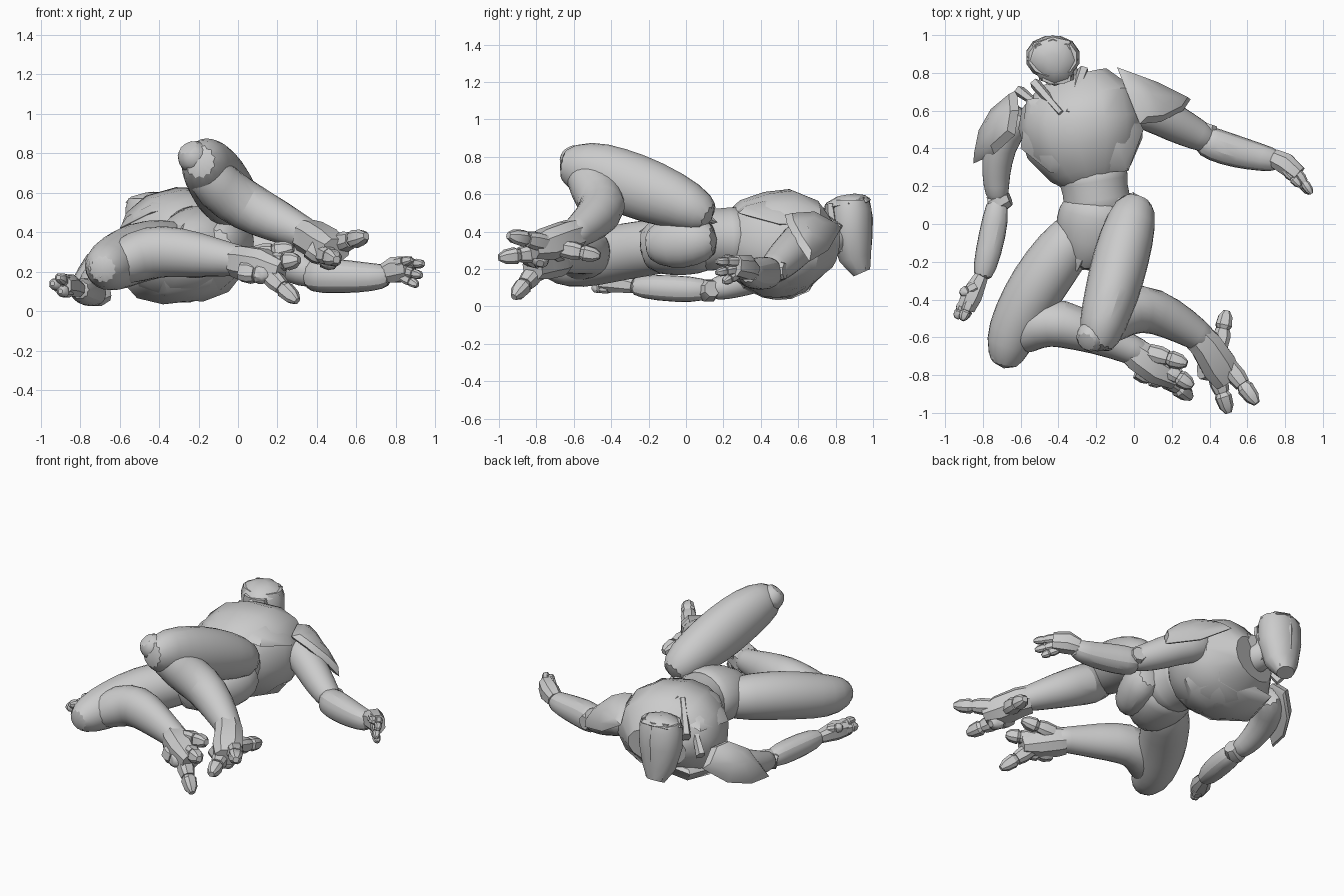
import bpy, bmesh
from math import sin, cos, tau
from mathutils import Vector


def finish(name, bm, sub=0, angle=0.6):
    bmesh.ops.recalc_face_normals(bm, faces=bm.faces[:])
    me = bpy.data.meshes.new(name)
    bm.to_mesh(me)
    bm.free()
    ob = bpy.data.objects.new(name, me)
    bpy.context.collection.objects.link(ob)
    bpy.ops.object.select_all(action='DESELECT')
    ob.select_set(True)
    bpy.context.view_layer.objects.active = ob
    bpy.ops.object.shade_smooth_by_angle(angle=angle)
    if sub:
        ob.modifiers.new("soft", 'SUBSURF').levels = sub
        ob.modifiers["soft"].render_levels = sub
    return ob


def loft(name, st, ref=(0, 0, 1), n=12, p=1.0, sub=1):
    """Tube through stations (x, y, z, radius along ref, radius across); p < 1 is boxier."""
    bm = bmesh.new()
    pts = [Vector(s[:3]) for s in st]
    rings = []
    for i, s in enumerate(st):
        t = (pts[min(i + 1, len(st) - 1)] - pts[max(i - 1, 0)]).normalized()
        u = Vector(ref)
        u = (u - u.dot(t) * t).normalized()
        v = t.cross(u)
        ring = []
        for k in range(n):
            a = tau * (k + 0.5) / n
            c, d = cos(a), sin(a)
            c = abs(c) ** p * (1 if c > 0 else -1)
            d = abs(d) ** p * (1 if d > 0 else -1)
            ring.append(bm.verts.new(pts[i] + u * c * s[3] + v * d * s[-1]))
        rings.append(ring)
    for a, b in zip(rings, rings[1:]):
        for k in range(n):
            bm.faces.new((a[k], a[(k + 1) % n], b[(k + 1) % n], b[k]))
    bm.faces.new(rings[0][::-1])
    bm.faces.new(rings[-1])
    return finish(name, bm, sub)


def shell(name, outline, bulge):
    """Domed armour plate over a 3D outline."""
    bm = bmesh.new()
    o = [Vector(q) for q in outline]
    c = sum(o, Vector()) / len(o)
    bulge = Vector(bulge)
    rings = [[bm.verts.new(c + (q - c) * f + bulge * h) for q in o]
             for f, h in ((0.9, -0.15), (1, 0), (0.8, 0.6), (0.35, 1))]
    n = len(o)
    for a, b in zip(rings, rings[1:]):
        for k in range(n):
            bm.faces.new((a[k], a[(k + 1) % n], b[(k + 1) % n], b[k]))
    bm.faces.new(rings[0][::-1])
    bm.faces.new(rings[-1])
    return finish(name, bm, 0, 0.6)


def digit(name, a, b, r):
    """Tapered two-segment finger or toe."""
    a, b = Vector(a), Vector(b)
    m = a.lerp(b, 0.5)
    loft(name + "_base", [(*a, r), (*a.lerp(b, 0.3), r * 1.1), (*m, r * 0.9)], (0.1, 0.2, 1), 8, 0.7, 0)
    loft(name + "_tip", [(*m, r * 0.7), (*a.lerp(b, 0.6), r), (*a.lerp(b, 0.85), r * 0.85),
                         (*b, r * 0.4)], (0.1, 0.2, 1), 8, 0.7, 0)


# torso
X = (1, 0, 0.12)
loft("chest", [(-.22, .22, .36, .16, .14), (-.23, .27, .36, .22, .21), (-.26, .4, .34, .31, .275),
               (-.28, .54, .335, .335, .295), (-.29, .66, .325, .31, .25), (-.32, .77, .31, .19, .12)],
     X, 14, 0.9, 0)
loft("waist", [(-.18, .02, .35, .2, .18), (-.2, .14, .36, .18, .17), (-.21, .22, .36, .18, .17),
               (-.23, .32, .36, .22, .2)], X, 14)
loft("pelvis", [(-.18, .16, .36, .18, .17), (-.19, .05, .36, .22, .19), (-.22, -.08, .33, .22, .18),
                (-.28, -.25, .3, .08, .12)], X, 14)
shell("groin_plate", [(-.37, 0, .42), (-.12, .12, .5), (0, .17, .45), (-.04, .04, .5),
                      (-.22, -.12, .48), (-.3, -.25, .4), (-.4, -.22, .38)], (0, 0, .04))
shell("left_chest_plate", [(-.57, .66, .44), (-.4, .68, .5), (-.285, .58, .59), (-.275, .27, .53),
                           (-.44, .27, .5), (-.6, .4, .42)], (0, 0, .065))
shell("right_chest_plate", [(-.28, .58, .59), (-.17, .7, .5), (-.04, .7, .44), (.05, .5, .44),
                            (-.03, .28, .5), (-.27, .27, .53)], (0, 0, .065))
shell("back_plate", [(-.52, .7, .15), (-.08, .72, .2), (.01, .5, .17), (-.12, .28, .18),
                     (-.38, .26, .17), (-.57, .48, .13)], (0, 0, -.12))

# collar and neck
loft("neck", [(-.33, .68, .34, .13), (-.38, .78, .36, .09), (-.42, .86, .4, .09)], X)
for name, a, b in (("collar_left", (-.52, .74, .42), (-.38, .58, .58)),
                   ("collar_right", (-.27, .81, .4), (-.35, .58, .58)),
                   ("collar_post_left", (-.6, .7, .3), (-.52, .64, .4)),
                   ("collar_post_right", (-.17, .79, .34), (-.1, .68, .42))):
    loft(name, [(*a, .045, .03), (*b, .03, .02)], (0, 0, 1), 6, 0.8, 0)

# helmet
loft("helmet", [(-.43, .94, .18, .06, .05), (-.43, .905, .26, .11, .09), (-.43, .885, .4, .145, .115),
                (-.43, .88, .52, .145, .115), (-.43, .88, .57, .13, .1)], (1, 0, 0), 12, 0.95, 0)
shell("face_plate", [(-.57, .87, .55), (-.53, .96, .56), (-.43, .99, .57), (-.34, .97, .56),
                     (-.295, .87, .55), (-.34, .76, .53), (-.42, .73, .52), (-.5, .77, .53)],
      (0, -.01, .05))
loft("jaw", [(-.41, .77, .55, .08, .03), (-.41, .78, .45, .1, .04), (-.42, .83, .3, .09, .05)],
     (1, 0, 0), 8, 0.9, 0)
for x, y in ((-.5, .955), (-.43, .98), (-.36, .955)):
    loft("crest_ridge", [(x, y - .02, .58, .025, .02), (x, y, .47, .028, .02),
                         (x, y - .005, .34, .025, .02), (-.43 + (x + .43) * .6, .95, .2, .02)],
         (1, 0, 0), 6, 0.9, 0)

# legs
loft("left_thigh", [(-.25, .02, .33, .12), (-.38, -.14, .32, .155), (-.51, -.32, .3, .16),
                    (-.61, -.5, .25, .15), (-.67, -.64, .22, .13), (-.69, -.77, .21, .07)])
loft("left_shin", [(-.66, -.64, .21, .1), (-.52, -.52, .28, .14), (-.38, -.52, .31, .14),
                   (-.2, -.59, .285, .12, .1), (0, -.67, .255, .08), (.06, -.7, .25, .08)])
loft("right_thigh", [(.02, .14, .46, .09), (-.01, .03, .53, .14), (-.07, -.18, .61, .18, .16),
                     (-.12, -.38, .685, .18, .15), (-.17, -.54, .745, .155, .13),
                     (-.2, -.68, .76, .09, .09)])
loft("right_shin", [(-.21, -.58, .77, .1), (-.11, -.49, .63, .14, .14), (.04, -.43, .53, .135, .14),
                    (.2, -.5, .455, .115), (.34, -.59, .39, .085), (.4, -.63, .37, .075)])
loft("right_hip", [(.0, .17, .36, .09, .08), (-.02, .05, .35, .14, .12), (-.06, -.08, .34, .15, .11),
                   (-.12, -.22, .33, .09)])
for name, c, d in (("left_knee", (-.69, -.69, .22), (-.03, -.06, 0)),
                   ("right_knee", (-.23, -.6, .79), (-.03, -.03, .05))):
    c, d = Vector(c), Vector(d)
    loft(name + "_cap", [(*(c - d), .09), (*c, .09), (*(c + d), .06)], (0, 0, 1), 10)

# feet
loft("left_foot", [(-.01, -.67, .25, .08), (.03, -.7, .245, .09), (.12, -.77, .23, .09, .085),
                   (.22, -.82, .2, .06)], (0, 0, 1), 8, 0.8, 0)
loft("right_foot", [(.34, -.6, .385, .085), (.38, -.64, .37, .09), (.45, -.75, .33, .09, .1),
                    (.5, -.83, .31, .06, .08)], (0, 0, 1), 8, 0.8, 0)
for name, a, b, r in (("left_toe", (.15, -.8, .19), (.3, -.92, .05), .045),
                      ("left_toe", (.16, -.76, .24), (.31, -.86, .26), .045),
                      ("left_heel", (.08, -.68, .28), (.28, -.74, .32), .045),
                      ("left_sole", (.02, -.77, .2), (.16, -.84, .18), .05),
                      ("right_toe", (.43, -.78, .29), (.5, -1.0, .26), .045),
                      ("right_toe", (.5, -.75, .34), (.65, -.95, .38), .045),
                      ("right_heel", (.45, -.66, .31), (.49, -.46, .27), .045),
                      ("right_sole", (.36, -.77, .32), (.5, -.78, .23), .05)):
    digit(name, a, b, r)

# arms
loft("left_upper_arm", [(-.56, .6, .24, .1), (-.69, .5, .2, .1), (-.73, .32, .14, .085),
                        (-.73, .2, .1, .07), (-.72, .12, .09, .06)])
loft("left_forearm", [(-.72, .15, .09, .05), (-.73, .04, .09, .075), (-.77, -.15, .1, .075),
                      (-.81, -.31, .11, .055)], (0, 0, 1), 10, 0.85)
loft("left_palm", [(-.81, -.28, .11, .04), (-.86, -.38, .13, .06), (-.89, -.45, .13, .05)],
     (0, 0, 1), 8, 0.8, 0)
loft("right_upper_arm", [(-.05, .64, .37, .12), (.09, .6, .33, .11), (.22, .53, .26, .105),
                         (.34, .47, .2, .085), (.42, .43, .18, .07)])
loft("right_forearm", [(.34, .46, .18, .08), (.42, .42, .18, .095), (.55, .38, .175, .09),
                       (.68, .35, .17, .075), (.78, .33, .18, .06)], (0, 0, 1), 10, 0.85)
loft("right_palm", [(.74, .35, .19, .05), (.8, .32, .21, .07, .06), (.87, .26, .22, .06, .05)],
     (0, 0, 1), 8, 0.8, 0)
for name, c, ax in (("left_elbow", (-.71, .12, .085), (.05, .02, .01)),
                    ("right_elbow", (.38, .47, .19), (.02, .06, 0))):
    c, ax = Vector(c), Vector(ax)
    loft(name, [(*(c - ax), .05), (*c, .065), (*(c + ax), .045)], (0, 0, 1), 8, 1, 0)
for name, a, b, r in (("left_finger", (-.87, -.41, .15), (-.91, -.51, .17), .03),
                      ("left_finger", (-.9, -.42, .13), (-.94, -.5, .14), .03),
                      ("left_finger", (-.86, -.41, .1), (-.9, -.5, .1), .03),
                      ("left_thumb", (-.84, -.33, .15), (-.92, -.37, .17), .028),
                      ("right_finger", (.86, .28, .24), (.94, .16, .24), .025),
                      ("right_finger", (.85, .27, .2), (.93, .16, .18), .025),
                      ("right_finger", (.84, .27, .17), (.91, .2, .13), .025),
                      ("right_thumb", (.8, .29, .24), (.88, .2, .26), .025)):
    digit(name, a, b, r)

# shoulder guards
shell("left_shoulder_guard", [(-.62, .71, .22), (-.74, .61, .12), (-.82, .47, .08), (-.85, .32, .08),
                              (-.74, .37, .25), (-.63, .47, .32), (-.61, .6, .32)], (-.04, .03, .07))
shell("right_shoulder_guard", [(-.09, .83, .42), (.1, .76, .3), (.3, .66, .24), (.26, .6, .33),
                               (.14, .54, .44), (.03, .53, .49), (-.03, .68, .5)], (.04, .02, .05))
